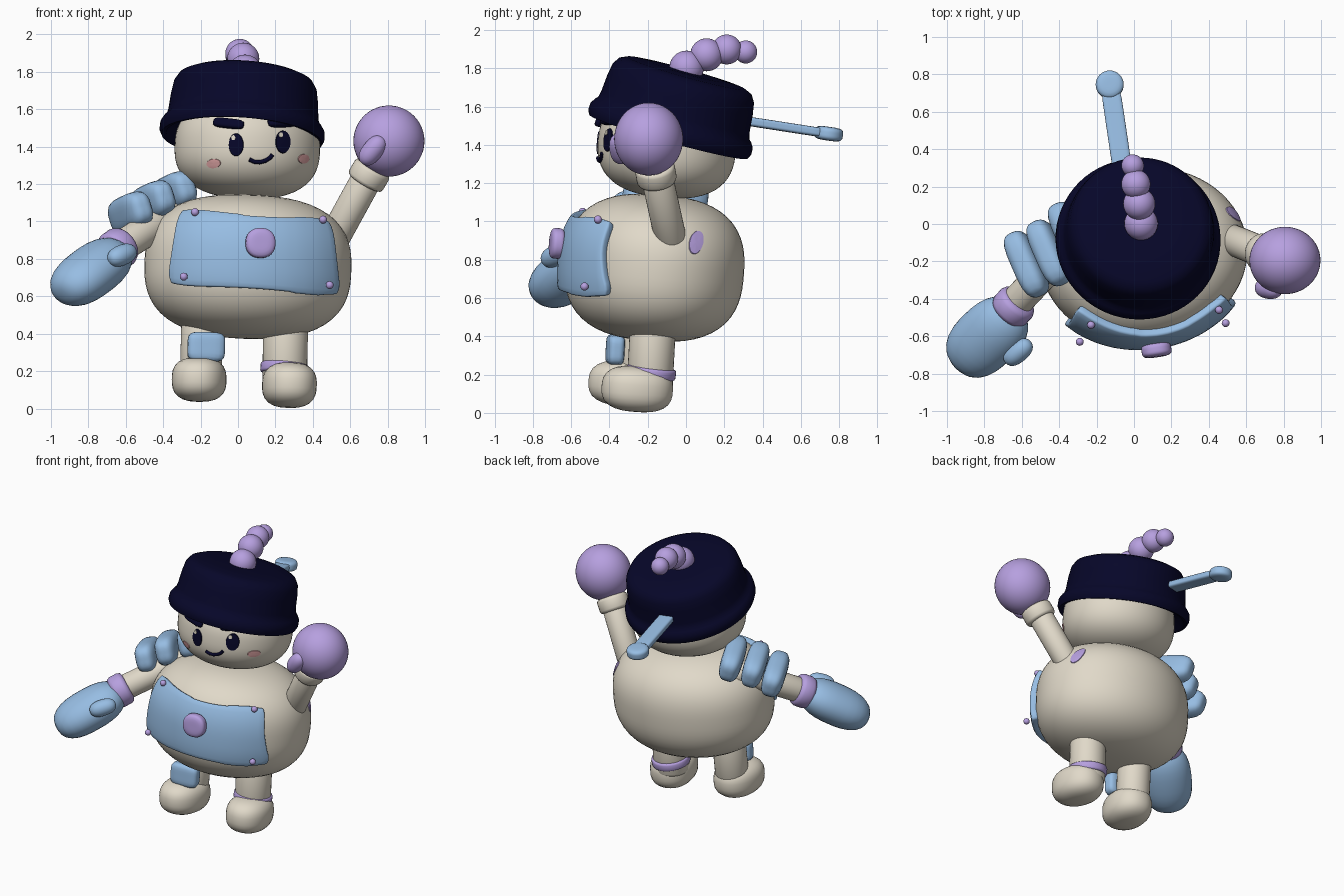
import bpy, bmesh, math
from mathutils import Vector, Matrix, Euler
from mathutils.bvhtree import BVHTree

if "Cube" in bpy.data.objects:
    bpy.data.objects.remove(bpy.data.objects["Cube"])


def material(name, rgb):
    m = bpy.data.materials.new(name)
    m.diffuse_color = (*rgb, 1)
    m.use_nodes = True
    m.node_tree.nodes["Principled BSDF"].inputs["Base Color"].default_value = m.diffuse_color
    return m


CREAM = material("cream", (0.75, 0.695, 0.585))
BLUE = material("soft blue", (0.31, 0.51, 0.77))
PURPLE = material("lilac", (0.47, 0.35, 0.74))
NAVY = material("navy", (0.002, 0.002, 0.022))
PINK = material("pink", (0.78, 0.40, 0.40))


def finish(ob, mat, angle=50):
    ob.data.materials.append(mat)
    bpy.ops.object.select_all(action='DESELECT')
    ob.select_set(True)
    bpy.context.view_layer.objects.active = ob
    bpy.ops.object.shade_smooth_by_angle(angle=math.radians(angle))
    return ob


def new_object(name, bm, mat, matrix=Matrix(), angle=50):
    me = bpy.data.meshes.new(name)
    bm.transform(matrix)
    bm.to_mesh(me)
    bm.free()
    ob = bpy.data.objects.new(name, me)
    bpy.context.collection.objects.link(ob)
    return finish(ob, mat, angle)


def toward(direction):
    return Vector(direction).to_track_quat('Z', 'Y').to_matrix().to_4x4()


def turned(x, y, z):
    return Euler([math.radians(a) for a in (x, y, z)]).to_matrix().to_4x4()


def blob(name, center, radii, mat, rot=Matrix(), p=2.0, q=2.0, seg=32):
    """Rounded solid: p squares it off vertically, q squares it off around."""
    bm = bmesh.new()
    bmesh.ops.create_uvsphere(bm, u_segments=seg, v_segments=seg // 2, radius=1)
    for v in bm.verts:
        x, y, z = (abs(c) for c in v.co)
        n = ((x ** q + y ** q) ** (p / q) + z ** p) ** (1 / p)
        v.co = Vector(c / n * r for c, r in zip(v.co, radii))
    return new_object(name, bm, mat, Matrix.Translation(center) @ rot, 80)


def lathe(name, profile, base, rot, mat, seg=48, angle=50):
    """Spin a (radius, height) profile that starts and ends on its axis."""
    bm = bmesh.new()
    vs = [bm.verts.new((r, 0, h)) for r, h in profile]
    edges = [bm.edges.new(e) for e in zip(vs, vs[1:])]
    bmesh.ops.spin(bm, geom=vs + edges, cent=(0, 0, 0), axis=(0, 0, 1),
                   angle=math.tau, steps=seg, use_duplicate=False)
    bmesh.ops.remove_doubles(bm, verts=bm.verts, dist=1e-4)
    bmesh.ops.recalc_face_normals(bm, faces=bm.faces)
    return new_object(name, bm, mat, Matrix.Translation(base) @ rot, angle)


def tube(name, a, b, r, mat, bevel=0.02):
    a, b = Vector(a), Vector(b)
    h = (b - a).length
    prof = [(0, 0), (r - bevel, 0), (r - bevel * .3, bevel * .3), (r, bevel),
            (r, h - bevel), (r - bevel * .3, h - bevel * .3), (r - bevel, h), (0, h)]
    return lathe(name, prof, a, toward(b - a), mat, 32)


def tree(ob):
    return BVHTree.FromPolygons([v.co for v in ob.data.vertices],
                                [p.vertices for p in ob.data.polygons])


def project(bvh, a, b, lift, side=False):
    """Drop a point onto a surface from the front, or from the +x side."""
    start = Vector((2, a, b)) if side else Vector((a, -2, b))
    hit, n, *_ = bvh.ray_cast(start, Vector((-1, 0, 0) if side else (0, 1, 0)))
    if hit is None:
        hit, n, *_ = bvh.find_nearest(start)
    return hit + n * lift, n


def decal(name, bvh, a, b, ra, rb, mat, lift=0.006, side=False, tilt=0):
    """Thin oval plate lying on a curved surface."""
    bm = bmesh.new()
    rows = []
    c, s = math.cos(tilt), math.sin(tilt)
    for k in (0.01, 0.35, 0.7, 0.92, 1.0):
        rise = -0.004 if k == 1 else lift
        row = []
        for i in range(24):
            t = math.tau * i / 24
            u, w = ra * k * math.cos(t), rb * k * math.sin(t)
            row.append(bm.verts.new(project(bvh, a + u * c - w * s, b + u * s + w * c, rise, side)[0]))
        rows.append(row)
    bm.faces.new(rows[0])
    for r0, r1 in zip(rows, rows[1:]):
        for i in range(24):
            j = (i + 1) % 24
            bm.faces.new((r0[i], r1[i], r1[j], r0[j]))
    return new_object(name, bm, mat)


# Torso and head
body = blob("body", (0.053, -0.165, 0.758), (0.555, 0.467, 0.382), CREAM, turned(-4, 2.5, 8), p=2.6, seg=64)
head = blob("head", (0.05, -0.10, 1.392), (0.39, 0.36, 0.268), CREAM, turned(-5, 3, 10), p=2.5, seg=64)
body_tree, head_tree = tree(body), tree(head)

# Face
for side, x, z in (("left", -0.01, 1.41), ("right", 0.24, 1.425)):
    decal(side + "_eye", head_tree, x, z, 0.041, 0.063, NAVY)
    decal(side + "_eye_glint", head_tree, x - 0.014, z + 0.037, 0.012, 0.014, CREAM, 0.009)
for side, x, z, tilt in (("left", -0.048, 1.52, -12), ("right", 0.23, 1.525, 16)):
    pos, n = project(head_tree, x, z, 0.012)
    across = Vector((math.cos(math.radians(tilt)), 0, math.sin(math.radians(tilt))))
    across = (across - n * across.dot(n)).normalized()
    rot = Matrix((across, n.cross(across), n)).transposed().to_4x4()
    blob(side + "_brow", pos, (0.085, 0.026, 0.022), NAVY, rot, p=3, q=4)
for side, x, z in (("left", -0.13, 1.31), ("right", 0.35, 1.335)):
    decal(side + "_cheek", head_tree, x, z, 0.04 if x < 0 else 0.031, 0.026, PINK, 0.004, tilt=0.1)
cu = bpy.data.curves.new("smile", 'CURVE')
cu.dimensions, cu.bevel_depth, cu.use_fill_caps = '3D', 0.011, True
mouth = [(0.06, 1.332), (0.085, 1.32), (0.115, 1.317), (0.145, 1.325), (0.17, 1.34), (0.183, 1.357)]
sp = cu.splines.new('POLY')
sp.points.add(len(mouth) - 1)
for pt, (x, z) in zip(sp.points, mouth):
    pt.co = (*project(head_tree, x, z, 0.003)[0], 1)
smile = bpy.data.objects.new("smile", cu)
bpy.context.collection.objects.link(smile)
bpy.ops.object.select_all(action='DESELECT')
smile.select_set(True)
bpy.context.view_layer.objects.active = smile
bpy.ops.object.convert(target='MESH')
finish(bpy.context.object, NAVY)

# Tilted pot hat with handle and bead plume
lathe("pot_hat", [(0, 0.05), (0.38, 0.05), (0.405, 0.0), (0.43, -0.005), (0.442, 0.02), (0.44, 0.055),
                  (0.425, 0.08), (0.41, 0.095), (0.402, 0.13), (0.394, 0.22), (0.383, 0.285),
                  (0.36, 0.322), (0.32, 0.34), (0.2, 0.348), (0, 0.35)],
      (0.02, -0.09, 1.448), turned(-15.5, 4, 0), NAVY, 64, 75)
grip_a, grip_b = Vector((-0.06, 0.28, 1.53)), Vector((-0.125, 0.72, 1.462))
blob("hat_handle", (grip_a + grip_b) / 2, (0.052, 0.024, 0.24), BLUE, toward(grip_b - grip_a), p=8, q=5)
blob("handle_end", (-0.13, 0.745, 1.458), (0.075, 0.075, 0.036), BLUE, turned(-8, 0, 0), p=4)
for i, (x, y, z, r) in enumerate([(0.038, 0.003, 1.802, 0.09), (0.028, 0.108, 1.87, 0.086),
                                  (0.01, 0.213, 1.898, 0.078), (-0.007, 0.312, 1.885, 0.06)]):
    blob(f"plume_bead_{i + 1}", (x, y, z), (r, r, r), PURPLE)

# Curved belly plate
bm = bmesh.new()
tl, tr, br, bl = (Vector(c) for c in ((-0.30, 1.045), (0.48, 0.99), (0.525, 0.61), (-0.36, 0.67)))
NU, NV = 28, 12
grid = []
for i in range(NU + 1):
    col = []
    for j in range(NV + 1):
        u, v = 2 * i / NU - 1, 2 * j / NV - 1
        u, v = u * (1 - 0.05 * v ** 6), v * (1 - 0.07 * u ** 8 - 0.03 * math.cos(3 * u))
        s, t = (u + 1) / 2, (v + 1) / 2
        x, z = bl.lerp(br, s).lerp(tl.lerp(tr, s), t)
        col.append(bm.verts.new(project(body_tree, x, z, 0.04)[0]))
    grid.append(col)
for i in range(NU):
    for j in range(NV):
        bm.faces.new((grid[i][j], grid[i + 1][j], grid[i + 1][j + 1], grid[i][j + 1]))
plate = new_object("belly_plate", bm, BLUE)
mod = plate.modifiers.new("thickness", 'SOLIDIFY')
mod.thickness, mod.offset = 0.055, -1
mod = plate.modifiers.new("soft_edge", 'BEVEL')
mod.width, mod.segments, mod.limit_method, mod.angle_limit = 0.012, 2, 'ANGLE', math.radians(50)

# Button, rivets and side spot
blob("belly_button", (0.12, -0.674, 0.885), (0.08, 0.08, 0.037), PURPLE, turned(86, 0, 8), p=4, q=2.3)
for i, c in enumerate([(-0.23, -0.54, 1.05), (0.455, -0.46, 1.01), (0.49, -0.53, 0.66), (-0.29, -0.63, 0.705)]):
    blob(f"rivet_{i + 1}", c, (0.021,) * 3, PURPLE, seg=16)
decal("side_spot", body_tree, 0.053, 0.89, 0.038, 0.065, PURPLE, 0.005, True, -0.25)

# Raised arm with ball hand
tube("raised_arm", (0.50, -0.075, 0.885), (0.70, -0.155, 1.25), 0.083, CREAM, 0.035)
tube("raised_cuff", (0.675, -0.15, 1.205), (0.725, -0.165, 1.29), 0.105, CREAM)
blob("ball_hand", (0.807, -0.195, 1.43), (0.19, 0.18, 0.19), PURPLE, seg=48)
blob("ball_thumb", (0.72, -0.345, 1.38), (0.055, 0.055, 0.09), PURPLE, toward((0.6, -0.1, 0.75)), p=2.4)

# Lowered arm with mitten and shoulder pads
tube("lowered_arm", (-0.33, -0.10, 1.05), (-0.65, -0.44, 0.85), 0.085, CREAM)
tube("lowered_cuff", (-0.61, -0.405, 0.875), (-0.68, -0.48, 0.825), 0.112, PURPLE, 0.03)
blob("mitten", (-0.785, -0.605, 0.73), (0.172, 0.135, 0.25), BLUE, toward((-0.55, -0.53, -0.42)), p=2.6)
blob("mitten_thumb", (-0.62, -0.685, 0.82), (0.055, 0.055, 0.09), BLUE, toward((-0.6, -0.5, -0.25)), p=2.4)
for i, c in enumerate([(-0.34, -0.06, 1.155), (-0.455, -0.155, 1.105), (-0.575, -0.215, 1.045)]):
    blob(f"shoulder_pad_{i + 1}", c, (0.072, 0.1, 0.185), BLUE,
         turned(0, -15, 0) @ toward((0.42, -0.88, 0.08)), p=3.5, q=3)

# Legs and feet
tube("left_leg", (-0.2, -0.255, 0.15), (-0.19, -0.22, 0.5), 0.112, CREAM)
tube("right_leg", (0.25, -0.19, 0.13), (0.255, -0.17, 0.5), 0.12, CREAM)
blob("left_foot", (-0.208, -0.32, 0.155), (0.145, 0.19, 0.118), CREAM, turned(-3, 0, -6), p=2.7, q=2.2)
blob("right_foot", (0.275, -0.255, 0.125), (0.145, 0.187, 0.12), CREAM, turned(-4, 2, 6), p=2.7, q=2.2)
tube("ankle_ring", (0.247, -0.186, 0.185), (0.252, -0.178, 0.24), 0.13, PURPLE, 0.012)
blob("shin_pad", (-0.17, -0.37, 0.33), (0.1, 0.045, 0.078), BLUE, turned(-3, 2, 6), p=5, q=4)
